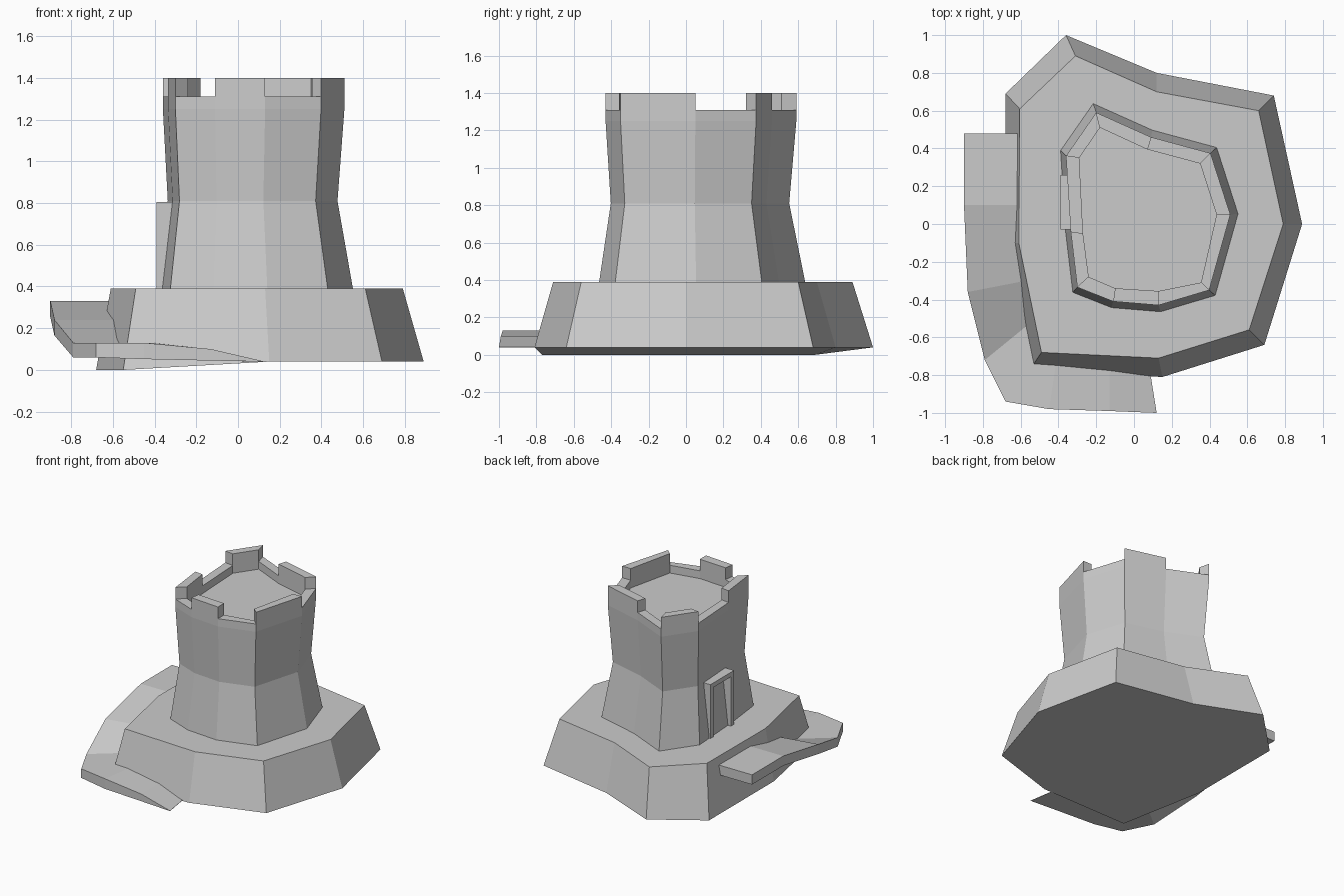
import bpy, bmesh

if "Cube" in bpy.data.objects:
    bpy.data.objects.remove(bpy.data.objects["Cube"])


def make_object(name, verts, faces):
    mesh = bpy.data.meshes.new(name)
    mesh.from_pydata(verts, [], faces)
    bm = bmesh.new()
    bm.from_mesh(mesh)
    bmesh.ops.recalc_face_normals(bm, faces=bm.faces)
    bm.to_mesh(mesh)
    bm.free()
    obj = bpy.data.objects.new(name, mesh)
    bpy.context.collection.objects.link(obj)
    return obj


def loft(name, rings):
    """Join equal-length rings with quads and cap both ends."""
    n = len(rings[0])
    verts = [p for ring in rings for p in ring]
    faces = [list(range(n)), list(range(len(verts) - n, len(verts)))]
    for r in range(len(rings) - 1):
        for i in range(n):
            j = (i + 1) % n
            faces.append([r * n + i, r * n + j, (r + 1) * n + j, (r + 1) * n + i])
    return make_object(name, verts, faces)


def ring(points, scale, z):
    return [(x * scale, y * scale, z) for x, y in points]


def box(name, x, y, z):
    return loft(name, [[(x[0], y[0], h), (x[1], y[0], h), (x[1], y[1], h), (x[0], y[1], h)] for h in z])


# Faceted rock mound, its left foot dipping to the ground
foot = [(-.36, 1, .04), (.12, .8, .04), (.74, .68, .04), (.89, 0, .04), (.69, -.64, .04),
        (.15, -.81, .04), (-.55, -.77, 0), (-.68, -.1, 0), (-.68, .69, 0)]
crown = [(-.31, .89), (.12, .70), (.66, .60), (.79, 0), (.61, -.56),
         (.13, -.71), (-.49, -.68), (-.61, -.1), (-.605, .61)]
loft("rock_mound", [foot, ring(crown, 1, .39)])

# Waisted tower with a sunken roof floor
plan = [(-.20, .59), (.09, .46), (.405, .375), (.51, .05), (.398, -.35),
        (.13, -.43), (-.11, -.41), (-.30, -.335), (-.335, -.04), (-.36, .36)]
inner = [(-.18, .51), (.07, .395), (.35, .32), (.437, .05), (.355, -.31),
         (.13, -.355), (-.10, -.34), (-.24, -.28), (-.27, -.05), (-.29, .35)]
loft("tower", [ring(plan, 1.085, .36), ring(plan, 1.08, .39), ring(plan, .935, .81), ring(plan, 1, 1.25),
               ring(plan, 1, 1.31), ring(inner, 1, 1.31), ring(inner, 1, 1.25)])

# Merlons on every second wall edge
for i in range(1, 10, 2):
    j = (i + 1) % 10
    quad = [plan[i], plan[j], inner[j], inner[i]]
    loft("merlon", [ring(quad, 1, 1.31), ring(quad, 1, 1.40)])

# Door frame on the left wall
for name, y, z in [("left_jamb", (.22, .26), (.385, .77)),
                   ("right_jamb", (-.03, .01), (.385, .77)),
                   ("lintel", (-.03, .26), (.77, .805))]:
    box("door_" + name, (-.39, -.28), y, z)

# Path curling up around the mound: outer x, y, inner x, y, top z, bottom z
stations = [(.12, -1, .08, -.75, .042, .04), (-.13, -.99, -.13, -.70, .10, .045),
            (-.45, -.98, -.40, -.65, .13, .052), (-.68, -.94, -.50, -.60, .13, .06),
            (-.79, -.72, -.52, -.50, .13, .06), (-.88, -.36, -.57, -.30, .24, .165),
            (-.90, .10, -.60, .10, .33, .255), (-.90, .48, -.61, .48, .33, .255)]
loft("path", [[(ox, oy, lo), (ix, iy, lo), (ix, iy, hi), (ox, oy, hi)]
              for ox, oy, ix, iy, hi, lo in stations])
